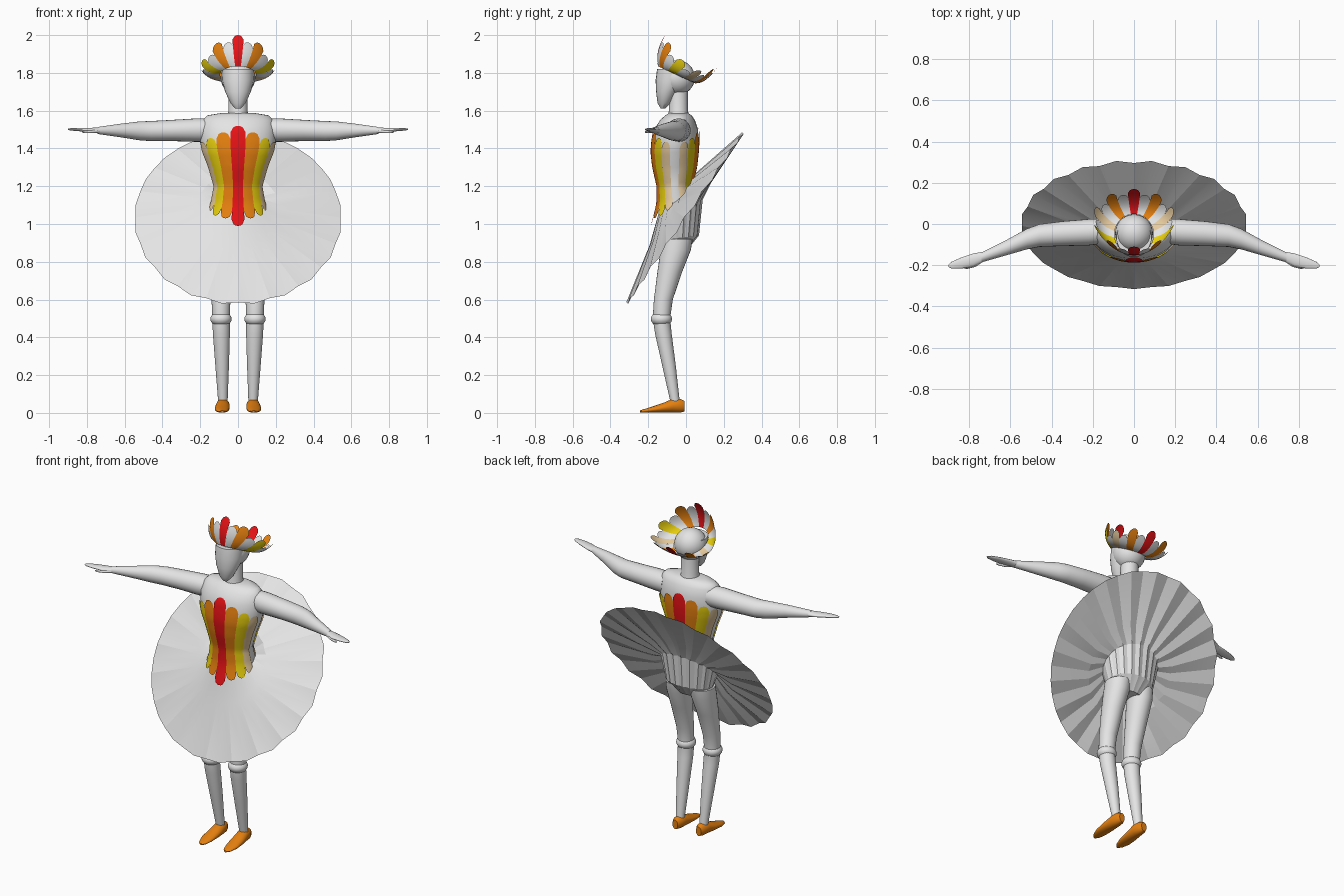
import bpy, bmesh, math
from mathutils import Vector

if "Cube" in bpy.data.objects:
    bpy.data.objects.remove(bpy.data.objects["Cube"])


def material(name, rgb):
    m = bpy.data.materials.new(name)
    m.diffuse_color = (*rgb, 1)
    m.use_nodes = True
    m.node_tree.nodes["Principled BSDF"].inputs["Base Color"].default_value = m.diffuse_color
    return m


WHITE = material("white", (0.78, 0.78, 0.78))
RED = material("red", (0.80, 0.006, 0.008))
ORANGE = material("orange", (0.80, 0.22, 0.005))
YELLOW = material("yellow", (0.80, 0.62, 0.004))
CREAM = material("cream", (0.88, 0.66, 0.38))
PALETTE = [WHITE, RED, ORANGE, YELLOW, CREAM]


def loft(name, rings, mats, angle=40, caps=True, closed=True, pick=None):
    """Skin a list of equal rings; pick(column) gives the material index."""
    bm = bmesh.new()
    vs = [[bm.verts.new(p) for p in r] for r in rings]
    n = len(rings[0])
    for a, b in zip(vs, vs[1:]):
        for i in range(n if closed else n - 1):
            j = (i + 1) % n
            f = bm.faces.new((a[i], a[j], b[j], b[i]))
            if pick:
                f.material_index = pick(i)
    if caps:
        bm.faces.new(vs[0])
        bm.faces.new(vs[-1])
    bmesh.ops.recalc_face_normals(bm, faces=bm.faces)
    me = bpy.data.meshes.new(name)
    bm.to_mesh(me)
    bm.free()
    ob = bpy.data.objects.new(name, me)
    bpy.context.collection.objects.link(ob)
    for m in mats:
        me.materials.append(m)
    smooth(ob, angle)
    return ob


def smooth(ob, angle):
    bpy.ops.object.select_all(action='DESELECT')
    ob.select_set(True)
    bpy.context.view_layer.objects.active = ob
    bpy.ops.object.shade_smooth_by_angle(angle=math.radians(angle))


def ellipse(axis, c, ra, rb, n=24):
    """Ring around c, square to the given axis."""
    pts = []
    for i in range(n):
        a = 2 * math.pi * i / n
        u, v = ra * math.cos(a), rb * math.sin(a)
        d = {'x': (0, u, v), 'y': (u, 0, v), 'z': (u, v, 0)}[axis]
        pts.append(Vector(c) + Vector(d))
    return pts


def ball(name, c, r, scale=(1, 1, 1)):
    bpy.ops.mesh.primitive_uv_sphere_add(segments=28, ring_count=16, radius=r, location=c)
    ob = bpy.context.object
    ob.name = name
    ob.scale = scale
    ob.data.materials.append(WHITE)
    smooth(ob, 40)


def table(rows, z):
    """Linear lookup in rows of (z, centre y, rx, ry)."""
    for a, b in zip(rows, rows[1:]):
        if z <= b[0]:
            t = max(0, (z - a[0]) / (b[0] - a[0]))
            return [a[k] + (b[k] - a[k]) * t for k in (1, 2, 3)]
    return rows[-1][1:]


# Torso, neck and head
UPPER = [(1.12, -.05, .140, .100), (1.20, -.06, .126, .090), (1.30, -.06, .155, .113),
         (1.38, -.06, .187, .122), (1.43, -.057, .2, .122), (1.50, -.052, .2, .116),
         (1.55, -.045, .186, .092), (1.575, -.04, .162, .07), (1.587, -.04, .09, .05)]
TORSO = [(1.0, -.05, .11, .08)] + UPPER
loft("torso", [ellipse('z', (0, y, z), rx, ry, 40) for z, y, rx, ry in TORSO], [WHITE], 50)
loft("neck", [ellipse('z', (0, -.04, z), r, r) for z, r in ((1.56, .06), (1.60, .05), (1.76, .05))], [WHITE])
FACE = [(1.612, -.122, .016, .012), (1.64, -.115, .04, .036), (1.70, -.1, .068, .058),
        (1.76, -.078, .084, .083), (1.82, -.065, .086, .088)]
loft("face", [ellipse('z', (0, y, z), rx, ry) for z, y, rx, ry in FACE], [WHITE], 50)
ball("skull", (0, -.045, 1.775), .092)

# Bodice: 16 rounded stripes laid over the torso, mirrored around front and back
BODICE = [(.98, -.05, .185, .133), (1.08, -.05, .152, .107)] + UPPER
STRIPE = [1, 2, 3, 4, 0, 4, 3, 2, 1]          # colour from front round to back
TOPS = [1.52, 1.485, 1.455, 1.435, 1.42, 1.435, 1.455, 1.485, 1.51]
BOTTOMS = [.99, 1.03, 1.045, 1.07, 1.09, 1.12, 1.15, 1.15, 1.15]
SUB, ROWS = 6, 22
for k in range(16):
    q = min(k, 16 - k)
    if STRIPE[q] == 0:
        continue
    rings = [[] for _ in range(ROWS + 1)]
    for i in range(SUB + 1):
        u = 2 * i / SUB - 1
        a = 2 * math.pi * (k + u / 2) / 16
        drop = .035 * (1 - math.sqrt(max(0, 1 - u * u)))
        lo, hi = BOTTOMS[q] + drop, TOPS[q] - drop
        for r in range(ROWS + 1):
            z = lo + (hi - lo) * r / ROWS
            y, rx, ry = table(BODICE, z)
            rings[r].append(Vector(((rx + .006) * math.sin(a), y - (ry + .006) * math.cos(a), z)))
    loft("bodice_stripe", rings, [PALETTE[STRIPE[q]]], 40, caps=False, closed=False)

# Feather crown: 20 petals curving out of a tilted ring, white between the colours
PETAL = [1, 0, 2, 0, 3, 0, 4, 0, 2, 0, 1]
for k in range(20):
    q = min(k, 20 - k)
    rings = [[] for _ in range(9)]
    for i in range(SUB + 1):
        u = 2 * i / SUB - 1
        a = 2 * math.pi * (k + u / 2) / 20
        s, c = math.sin(a), math.cos(a)
        p0 = Vector((.095 * s, -.05 - .098 * c, 1.79 + .045 * c))
        p1 = Vector((.165 * s, -.03 - .135 * c, 1.775 + .09 * c + .055 * c * c))
        p2 = Vector((.2 * s, .03 - .14 * c, 1.83 + .0825 * c + .0875 * c * c))
        end = (1.0 if PETAL[q] else .82) - .2 * (1 - math.sqrt(max(0, 1 - .9 * u * u)))
        for r in range(9):
            t = end * r / 8
            rings[r].append(p0 * (1 - t) ** 2 + p1 * 2 * t * (1 - t) + p2 * t * t)
    loft("crown_petal", rings, [PALETTE[PETAL[q]]], 40, caps=False, closed=False)

# Pleated skirt and hip: rings of (centre y, z, half width, forward dy, dz, pleat)
SKIRT = [(-.055, 1.12, .135, -.09, -.06, 0),
         (-.065, 1.075, .22, -.125, -.195, .006),
         (0, 1.028, .55, -.31, -.455, .012),
         (-.03, 1.01, .27, -.165, -.21, .012),
         (-.03, 1.03, .175, -.12, -.10, .008),
         (-.035, .925, .145, -.105, -.015, .004),
         (-.05, .865, .085, -.06, 0, 0)]
rings = []
for y, z, w, dy, dz, pleat in SKIRT:
    ring = []
    for i in range(40):
        a = 2 * math.pi * i / 40
        a += math.radians(0)
        flat = math.cos(math.pi / 20) if i % 2 == 0 else 1   # straight between creases
        lift = pleat if i % 2 == 0 else 0
        s, c = flat * math.sin(a), flat * math.cos(a)
        ring.append(Vector((w * s, y + dy * c - .826 * lift, z + dz * c + .563 * lift)))
    rings.append(ring)
loft("pleated_skirt", rings, [WHITE], 14)

# Limbs, once for each side
ARM = [(.15, -.035, 1.497, .060, .062), (.22, -.04, 1.497, .064, .062), (.35, -.047, 1.495, .060, .056),
       (.46, -.056, 1.492, .055, .053), (.52, -.073, 1.493, .050, .050), (.62, -.115, 1.495, .037, .036),
       (.74, -.162, 1.495, .024, .019)]
HAND = [(.72, -.155, 1.495, .022, .018), (.78, -.175, 1.497, .032, .012), (.84, -.19, 1.500, .027, .009),
        (.885, -.2, 1.501, .017, .006), (.9, -.203, 1.501, .006, .003)]
THUMB = [(.73, -.172, 1.492, .010, .009), (.77, -.198, 1.489, .010, .008), (.81, -.211, 1.487, .007, .006),
         (.825, -.214, 1.487, .003, .003)]
LEG = [(.92, .08, -.045, .07, .08), (.86, .084, -.055, .068, .08), (.75, .088, -.085, .060, .066),
       (.6, .09, -.120, .050, .050), (.5, .09, -.13, .046, .046), (.42, .088, -.12, .045, .044),
       (.25, .084, -.09, .036, .036), (.06, .08, -.058, .025, .025)]
FOOT = [(-.008, .08, .035, .018, .028), (-.03, .08, .038, .030, .036), (-.07, .08, .038, .036, .037),
        (-.12, .083, .027, .039, .026), (-.18, .085, .017, .037, .016), (-.225, .084, .010, .024, .009),
        (-.243, .083, .008, .008, .005)]
for s, side in ((1, "left"), (-1, "right")):
    for part, rows in (("arm", ARM), ("hand", HAND), ("thumb", THUMB)):
        loft(f"{side}_{part}", [ellipse('x', (s * x, y, z), a, b) for x, y, z, a, b in rows], [WHITE], 50)
    loft(f"{side}_leg", [ellipse('z', (s * x, y, z), a, b) for z, x, y, a, b in LEG], [WHITE], 50)
    ball(f"{side}_knee", (s * .09, -.13, .497), .056, (1, 1, .72))
    loft(f"{side}_shoe", [ellipse('y', (s * x, y, max(z, b)), a, b) for y, x, z, a, b in FOOT], [ORANGE], 50)
